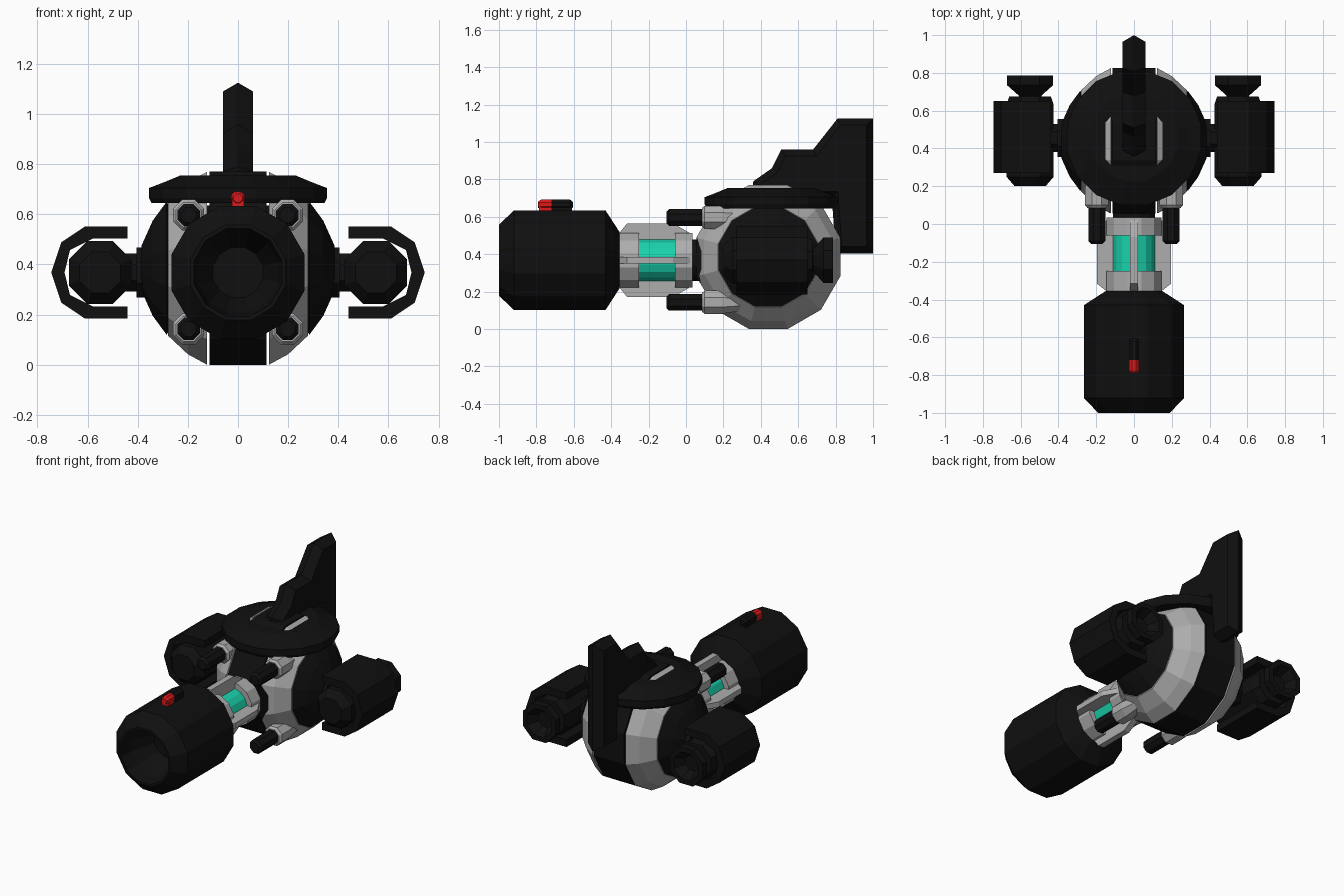
import bpy, bmesh, math
from mathutils import Vector, Matrix

cube = bpy.data.objects.get("Cube")
if cube:
    bpy.data.objects.remove(cube, do_unlink=True)


def material(name, rgb):
    m = bpy.data.materials.new(name)
    m.use_nodes = True
    m.diffuse_color = (*rgb, 1)
    m.node_tree.nodes["Principled BSDF"].inputs["Base Color"].default_value = (*rgb, 1)
    return m


BLACK = material("matte black", (0.005, 0.005, 0.005))
GREY = material("light grey", (0.42, 0.42, 0.42))
TEAL = material("glowing teal", (0.01, 0.65, 0.42))
RED = material("signal red", (0.75, 0.01, 0.01))


def finish(name, bm, mat):
    bmesh.ops.recalc_face_normals(bm, faces=bm.faces)
    me = bpy.data.meshes.new(name)
    bm.to_mesh(me)
    bm.free()
    me.materials.append(mat)
    ob = bpy.data.objects.new(name, me)
    bpy.context.scene.collection.objects.link(ob)
    return ob


def lathe(name, profile, axis, centre, mat, sides=12):
    """Turn (distance, radius) pairs about an axis; flats face the grid directions."""
    bm = bmesh.new()
    i = "xyz".index(axis)
    rings = []
    for t, r in profile:
        ring = []
        for k in range(sides):
            a = 2 * math.pi * (k + 0.5) / sides
            R = r / math.cos(math.pi / sides)
            p = Vector(centre)
            p[i] += t
            p[(i + 1) % 3] += R * math.cos(a)
            p[(i + 2) % 3] += R * math.sin(a)
            ring.append(bm.verts.new(p))
        rings.append(ring)
    for a, b in zip(rings, rings[1:]):
        for k in range(sides):
            n = (k + 1) % sides
            bm.faces.new((a[k], a[n], b[n], b[k]))
    bm.faces.new(rings[0])
    bm.faces.new(rings[-1])
    return finish(name, bm, mat)


def prism(name, outline, place, low, high, mat):
    """Extrude an outline; place(u, v, depth) gives the position."""
    bm = bmesh.new()
    a = [bm.verts.new(place(u, v, low)) for u, v in outline]
    b = [bm.verts.new(place(u, v, high)) for u, v in outline]
    bm.faces.new(a)
    bm.faces.new(b)
    for k in range(len(a)):
        n = (k + 1) % len(a)
        bm.faces.new((a[k], a[n], b[n], b[k]))
    return finish(name, bm, mat)


BODY = (0, 0.44, 0.385)
AXIS = 0.368  # height of the front barrel

# Round body: inner core with side caps, and a middle disc
half = [(0.275, 0.25), (0.285, 0.265), (0.34, 0.19), (0.385, 0.09)]
lathe("body_core", [(-t, r) for t, r in reversed(half)] + half, "x", BODY, BLACK)
lathe("middle_disc", [(-0.113, 0.385), (0.113, 0.385)], "x", BODY, BLACK)

# Grey bands beside the disc, notched at the front
cutter = lathe("band_cutter", [(-0.2, 0.17), (0.15, 0.17)], "y", (0, 0, AXIS), BLACK)
cutter.hide_render = True
for s, side in ((1, "left"), (-1, "right")):
    band = lathe(side + "_band", [(s * 0.123, 0.385), (s * 0.2, 0.343), (s * 0.28, 0.268)],
                 "x", BODY, GREY)
    mod = band.modifiers.new("notch", "BOOLEAN")
    mod.object = cutter
    mod.solver = "EXACT"
    bpy.context.view_layer.objects.active = band
    bpy.ops.object.modifier_apply(modifier=mod.name)
bpy.data.objects.remove(cutter, do_unlink=True)

# Top collar
lathe("top_collar", [(0.645, 0.345), (0.665, 0.355), (0.705, 0.355), (0.73, 0.29), (0.755, 0.23)],
      "z", (0, 0.455, 0), BLACK, 16)

# Stepped tail fin with sharpened edges
fin = [(0.345, 0.70), (0.36, 0.79), (0.46, 0.86), (0.51, 0.96), (0.68, 0.96),
       (0.81, 1.125), (1.0, 1.125), (1.0, 0.405), (0.80, 0.405), (0.78, 0.70)]
bm = bmesh.new()
faces = [bm.faces.new([bm.verts.new((0, y, z)) for y, z in pts]) for pts in (fin, fin[::-1])]
bm.normal_update()
bmesh.ops.inset_individual(bm, faces=faces, thickness=0.035, depth=0.06, use_even_offset=True)
bmesh.ops.remove_doubles(bm, verts=bm.verts, dist=0.0001)
finish("tail_fin", bm, BLACK)

# Front barrel with a stepped bore
lathe("front_barrel", [(-0.355, 0.15), (-0.43, 0.266), (-0.92, 0.266), (-1.0, 0.19),
                       (-1.0, 0.175), (-0.9, 0.16), (-0.75, 0.1)], "y", (0, 0, AXIS), BLACK)

# Power cell between barrel and body
lathe("power_core", [(-0.26, 0.11), (-0.05, 0.11)], "y", (0, 0, AXIS), TEAL, 16)
lathe("front_ring", [(-0.38, 0.145), (-0.25, 0.145)], "y", (0, 0, AXIS), GREY)
lathe("rear_ring", [(-0.06, 0.145), (0.035, 0.145)], "y", (0, 0, AXIS), GREY)
lathe("neck", [(0.03, 0.11), (0.2, 0.11)], "y", (0, 0, AXIS), BLACK)
rib = [(-0.36, 0.14), (-0.315, 0.197), (-0.07, 0.197), (0.03, 0.14)]
rib += [(y, -v) for y, v in reversed(rib)]
prism("upright_ribs", rib, lambda y, v, d: (d, y, AXIS + v), -0.02, 0.02, GREY)
prism("level_ribs", rib, lambda y, v, d: (v, y, AXIS + d), -0.018, 0.018, GREY)

# Signal light on the barrel
lathe("light_cap", [(-0.79, 0.017), (-0.775, 0.027), (-0.72, 0.027)], "y", (0, 0, 0.665), RED, 8)
lathe("light_base", [(-0.72, 0.027), (-0.62, 0.027), (-0.605, 0.015)], "y", (0, 0, 0.665), BLACK, 8)
prism("light_foot", [(-0.024, 0.62), (0.024, 0.62), (0.024, 0.665), (-0.024, 0.665)],
      lambda x, z, d: (x, d, z), -0.72, -0.61, BLACK)
prism("light_cap_foot", [(-0.024, 0.62), (0.024, 0.62), (0.024, 0.665), (-0.024, 0.665)],
      lambda x, z, d: (x, d, z), -0.785, -0.72, RED)

# Shell outline round each side pod, upper half (x, height from centre)
outer = [(0.44, 0.184), (0.61, 0.184), (0.705, 0.12), (0.745, 0)]
inner = [(0.692, 0), (0.67, 0.09), (0.58, 0.135), (0.44, 0.135)]
shell = outer + [(x, -h) for x, h in reversed(outer[:-1])]
shell += [(x, -h) for x, h in reversed(inner)] + inner[1:]

for s, side in ((1, "left"), (-1, "right")):
    # Small guns above and below
    for z, level in ((0.597, "upper"), (0.143, "lower")):
        spot = (s * 0.197, 0, z)
        lathe(f"{side}_{level}_gun", [(-0.105, 0.03), (-0.09, 0.045), (0.1, 0.045)],
              "y", spot, BLACK, 8)
        lathe(f"{side}_{level}_gun_mount", [(0.085, 0.05), (0.1, 0.062), (0.19, 0.062), (0.3, 0.045)],
              "y", spot, GREY, 8)

    # Arm out to the pod
    lathe(side + "_arm", [(s * 0.36, 0.1), (s * 0.405, 0.1), (s * 0.405, 0.075), (s * 0.5, 0.075)],
          "x", (0, 0.455, AXIS), BLACK, 8)

    # Pod, flared hollow nozzle and outer shell
    pod = (s * 0.55, 0, AXIS)
    lathe(side + "_pod", [(0.2, 0.082), (0.25, 0.125), (0.63, 0.125), (0.675, 0.11)],
          "y", pod, BLACK, 8)
    lathe(side + "_nozzle", [(0.66, 0.06), (0.68, 0.06), (0.735, 0.122), (0.785, 0.122),
                             (0.785, 0.09), (0.72, 0.05)], "y", pod, BLACK, 8)
    prism(side + "_pod_shell", shell, lambda x, h, d, s=s: (s * x, d, AXIS + h), 0.27, 0.65, BLACK)
